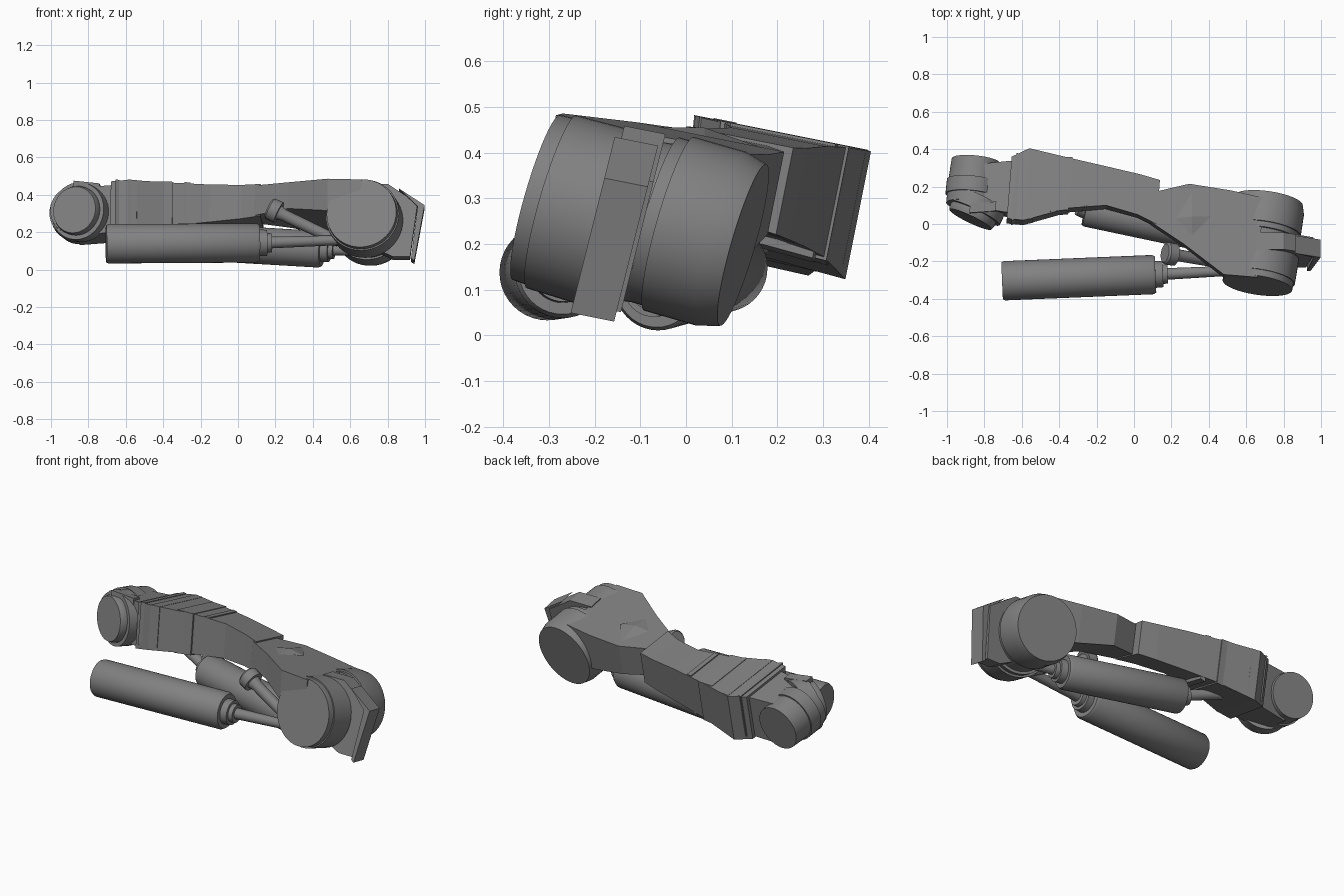
import bpy, bmesh, math
from mathutils import Vector

if "Cube" in bpy.data.objects:
    bpy.data.objects.remove(bpy.data.objects["Cube"])

TILT = -0.2  # sideways lean of the whole limb: z drops as y grows
GREY = bpy.data.materials.new("dark_grey")
GREY.diffuse_color = (0.22, 0.22, 0.22, 1)
GREY.use_nodes = True
GREY.node_tree.nodes["Principled BSDF"].inputs["Base Color"].default_value = GREY.diffuse_color


def finish(name, bm, smooth=False):
    bmesh.ops.remove_doubles(bm, verts=bm.verts, dist=1e-5)
    bmesh.ops.recalc_face_normals(bm, faces=bm.faces)
    me = bpy.data.meshes.new(name)
    bm.to_mesh(me)
    bm.free()
    me.materials.append(GREY)
    ob = bpy.data.objects.new(name, me)
    bpy.context.collection.objects.link(ob)
    if smooth:
        bpy.ops.object.select_all(action='DESELECT')
        ob.select_set(True)
        bpy.context.view_layer.objects.active = ob
        bpy.ops.object.shade_smooth_by_angle(angle=math.radians(30))
    return ob


def lathe(name, p0, p1, profile, sides=40):
    """Turned part along p0-p1; profile = (distance from p0, radius)."""
    p0, p1 = Vector(p0), Vector(p1)
    ax = (p1 - p0).normalized()
    u = ax.orthogonal().normalized()
    v = ax.cross(u)
    bm = bmesh.new()
    rings = []
    for d, r in profile:
        rings.append([bm.verts.new(p0 + ax * d + (u * math.cos(a) + v * math.sin(a)) * r)
                      for a in [2 * math.pi * i / sides for i in range(sides)]])
    for a, b in zip(rings, rings[1:]):
        for i in range(sides):
            j = (i + 1) % sides
            bm.faces.new((a[i], a[j], b[j], b[i]))
    bm.faces.new(rings[0][::-1])
    bm.faces.new(rings[-1])
    return finish(name, bm, True)


def loft(name, stations):
    """Box-section beam; station = (x, y front, y back, top at y=0, height front, height back)."""
    bm = bmesh.new()
    rings = []
    for x, yf, yb, top, hf, hb in stations:
        pts = [(yf, top + TILT * yf), (yb, top + TILT * yb),
               (yb + 0.2 * -hb, top + TILT * yb - hb), (yf - 0.1 * hf, top + TILT * yf - hf)]
        rings.append([bm.verts.new((x + 0.08 * (y - yf), y, z)) for y, z in pts])
    for a, b in zip(rings, rings[1:]):
        for i in range(4):
            j = (i + 1) % 4
            bm.faces.new((a[i], a[j], b[j], b[i]))
    bm.faces.new(rings[0])
    bm.faces.new(rings[-1][::-1])
    return finish(name, bm)


def prism(name, xz, yf, yb, lean=0.0):
    """Side outline in x/z extruded from yf to yb; lean shifts y with height."""
    bm = bmesh.new()
    ends = [[bm.verts.new((x, y + lean * (z - 0.25), z + TILT * (y - (yf + yb) / 2))) for x, z in xz]
            for y in (yf, yb)]
    n = len(xz)
    for i in range(n):
        j = (i + 1) % n
        bm.faces.new((ends[0][i], ends[0][j], ends[1][j], ends[1][i]))
    bm.faces.new(ends[0])
    bm.faces.new(ends[1][::-1])
    return finish(name, bm)


# Main beam, wide at the small joint, waisted, then turning into the big joint
loft("arm_beam", [
    (-0.68, 0.03, 0.36, 0.478, 0.27, 0.27),
    (-0.59, 0.02, 0.405, 0.484, 0.26, 0.28),
    (-0.35, 0.085, 0.35, 0.482, 0.23, 0.24),
    (-0.15, 0.10, 0.305, 0.475, 0.20, 0.22),
    (0.02, 0.05, 0.265, 0.463, 0.18, 0.20),
    (0.12, 0.00, 0.235, 0.458, 0.17, 0.19)])
loft("elbow_section", [
    (0.09, 0.01, 0.17, 0.452, 0.16, 0.17),
    (0.27, -0.11, 0.215, 0.445, 0.14, 0.18),
    (0.48, -0.27, 0.18, 0.432, 0.17, 0.22),
    (0.66, -0.285, 0.14, 0.425, 0.22, 0.22)])
loft("joint_neck", [
    (-0.86, 0.09, 0.32, 0.455, 0.26, 0.26),
    (-0.66, 0.06, 0.34, 0.465, 0.25, 0.25)])

# Raised bands and panels around the beam
for i, (x, yf, yb, w) in enumerate([(-0.645, 0.018, 0.38, 0.022), (-0.565, 0.022, 0.40, 0.05),
                                    (-0.40, 0.068, 0.363, 0.10), (-0.27, 0.09, 0.333, 0.03)]):
    loft(f"beam_band_{i + 1}", [
        (x - w / 2, yf, yb, 0.486, 0.25, 0.26), (x + w / 2, yf + 0.008, yb - 0.006, 0.485, 0.24, 0.25)])

# Shallow raised diamond on the elbow cover
bm = bmesh.new()
rim = [bm.verts.new((x, y, 0.444 + TILT * y)) for x, y in
       [(0.21, 0.03), (0.31, -0.06), (0.41, 0.04), (0.31, 0.17)]]
tip = bm.verts.new((0.31, 0.04, 0.455))
for i in range(4):
    bm.faces.new((rim[i], rim[(i + 1) % 4], tip))
bm.faces.new(rim[::-1])
finish("elbow_diamond", bm)

# Big joint: two drums with a narrower core between them
axis = Vector((0.14, 0.94, -0.27)).normalized()
F, B = Vector((0.66, -0.327, 0.302)), Vector((0.72, 0.125, 0.198))
lathe("big_joint_front_drum", F, F + axis,
      [(0, 0.188), (0.035, 0.19), (0.035, 0.197), (0.17, 0.2), (0.17, 0.188), (0.2, 0.188)], 48)
lathe("big_joint_core", F + axis * 0.15, B - axis * 0.15, [(0, 0.178), (0.19, 0.178)], 48)
lathe("big_joint_back_drum", B - axis * 0.2, B,
      [(0, 0.188), (0.03, 0.188), (0.03, 0.198), (0.15, 0.198), (0.2, 0.184)], 48)

# End lug: wedge web with an upright plate
prism("end_lug_web", [(0.66, 0.45), (0.80, 0.45), (0.96, 0.345), (0.92, 0.06), (0.83, 0.06), (0.70, 0.12)],
      -0.185, -0.095, 0.25)
prism("end_lug_plate", [(0.86, 0.425), (0.998, 0.335), (0.943, 0.04), (0.925, 0.05), (0.96, 0.33)],
      -0.20, -0.105, 0.25)

# Small joint: back drum plus a skewed front drum
lathe("small_joint_back_drum", (-0.87, 0.10, 0.318), (-0.845, 0.34, 0.262),
      [(0, 0.135), (0.05, 0.135), (0.05, 0.144), (0.13, 0.144), (0.13, 0.136), (0.245, 0.13)])
lathe("small_joint_front_drum", (-0.875, 0.025, 0.32), (-0.82, 0.14, 0.30),
      [(0, 0.125), (0.02, 0.132), (0.04, 0.132), (0.04, 0.155), (0.12, 0.155)])
loft("small_joint_clasp", [(-0.88, 0.06, 0.11, 0.488, 0.12, 0.12),
                           (-0.74, 0.07, 0.12, 0.475, 0.22, 0.22)])


# Hydraulic cylinders
def ram(name, p0, p1, r, rod_end):
    n = (Vector(p1) - Vector(p0)).length
    lathe(name + "_body", p0, p1, [(0, r * 0.94), (0.012, r), (n - 0.015, r), (n, r * 0.92),
                                   (n, r * 0.68), (n + 0.04, r * 0.66), (n + 0.04, r * 0.5),
                                   (n + 0.065, r * 0.48)])
    lathe(name + "_rod", p1, rod_end, [(0, 0.032), ((Vector(rod_end) - Vector(p1)).length, 0.025)], 24)


ram("front_ram", (-0.705, -0.304, 0.138), (0.115, -0.27, 0.143), 0.105, (0.62, -0.245, 0.16))
ram("back_ram", (-0.26, 0.085, 0.15), (0.45, -0.065, 0.108), 0.098, (0.66, -0.11, 0.10))

# Rear mount of the back cylinder
lathe("back_ram_tail", (-0.24, 0.08, 0.15), (-0.52, 0.18, 0.22),
      [(0, 0.06), (0.06, 0.055), (0.06, 0.03), (0.30, 0.03)], 24)

# Short slanted strut under the elbow
lathe("elbow_strut", (0.165, -0.155, 0.33), (0.54, -0.22, 0.15),
      [(0, 0.05), (0.01, 0.06), (0.06, 0.06), (0.06, 0.04), (0.09, 0.032), (0.42, 0.03)], 24)
